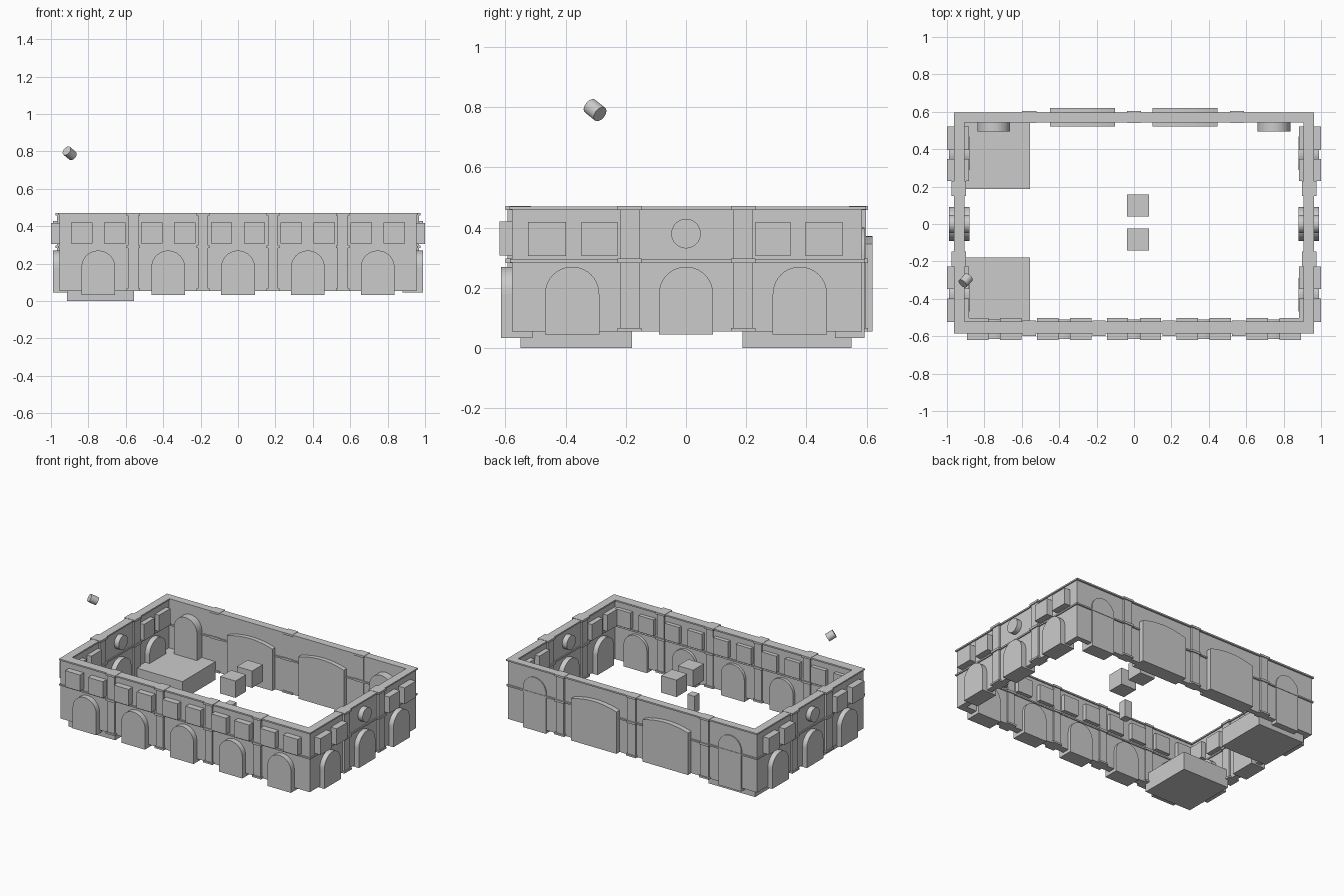
import bpy, math
from mathutils import Vector

if "Cube" in bpy.data.objects:
    bpy.data.objects.remove(bpy.data.objects["Cube"])


def prism(name, profile, axis, a, b):
    """Extrude a (horizontal, z) profile along 'x' or 'y' from a to b."""
    def put(u, z, d):
        return (d, u, z) if axis == 'x' else (u, d, z)
    n = len(profile)
    verts = [put(u, z, d) for d in (a, b) for u, z in profile]
    faces = [tuple(range(n))[::-1], tuple(range(n, 2 * n))]
    faces += [(i, (i + 1) % n, n + (i + 1) % n, n + i) for i in range(n)]
    if axis == 'x':
        faces = [f for f in faces]
    else:
        faces = [f[::-1] for f in faces]
    mesh = bpy.data.meshes.new(name)
    mesh.from_pydata(verts, [], faces)
    ob = bpy.data.objects.new(name, mesh)
    bpy.context.collection.objects.link(ob)
    return ob


def box(name, x0, x1, y0, y1, z0, z1):
    return prism(name, [(y0, z0), (y1, z0), (y1, z1), (y0, z1)], 'x', x0, x1)


def arch(c, r, z0, top, n=20):
    """Round-headed opening profile."""
    pts = [(c - r, z0), (c + r, z0)]
    return pts + [(c + r * math.cos(math.pi * i / n), top - r + r * math.sin(math.pi * i / n))
                  for i in range(n + 1)]


def segmental(c, w, z0, spring, crown, n=14):
    """Shallow-arched panel profile."""
    pts = [(c - w, z0), (c + w, z0)]
    return pts + [(c + w * (1 - 2 * i / n), spring + (crown - spring) * (1 - (1 - 2 * i / n) ** 2))
                  for i in range(n + 1)]


def disc(c, z, r, n=32):
    return [(c + r * math.cos(2 * math.pi * i / n), z + r * math.sin(2 * math.pi * i / n))
            for i in range(n)]


def ring(name, ox, yf, yb, ix, iyf, iyb, z0, z1):
    """Rectangular hollow band."""
    out = [(-ox, yf), (ox, yf), (ox, yb), (-ox, yb)]
    inn = [(-ix, iyf), (ix, iyf), (ix, iyb), (-ix, iyb)]
    verts = [(x, y, z) for z in (z0, z1) for loop in (out, inn) for x, y in loop]
    faces = []
    for i in range(4):
        j = (i + 1) % 4
        faces += [(i, j, 8 + j, 8 + i), (4 + j, 4 + i, 12 + i, 12 + j),
                  (8 + i, 8 + j, 12 + j, 12 + i), (j, i, 4 + i, 4 + j)]
    mesh = bpy.data.meshes.new(name)
    mesh.from_pydata(verts, [], faces)
    ob = bpy.data.objects.new(name, mesh)
    bpy.context.collection.objects.link(ob)


# Wall ring, storey band and cornice
ring("walls", .955, -.578, .585, .915, -.53, .55, .055, .465)
for x0, x1 in ((-.96, -.45), (-.10, .10), (.45, .96)):
    box("back_band", x0, x1, .542, .595, .285, .295)
box("front_band", -.963, .963, -.585, -.523, .285, .295)
for s in (-1, 1):
    box("side_band", s * .908 if s > 0 else -.963, .963 if s > 0 else -.908, -.58, .59, .285, .295)
ring("cornice", .963, -.586, .597, .907, -.522, .544, .46, .47)

# Pilasters as stacked slices: base, shaft, storey band, cap
slices = [(.055, .067, .007, .008), (.067, .283, 0, 0), (.283, .298, .007, .008),
          (.298, .458, 0, 0), (.458, .472, .007, .008)]
for z0, z1, g, w in slices:
    for s in (-1, 1):
        for y in (-.187, .19):
            a, b = sorted((s * (.904 - g), s * (.969 + g)))
            box("side_pilaster", a, b, y - .032 - w, y + .032 + w, z0, z1)
    for x in (-.56, -.187, .187, .56):
        box("front_pilaster", x - .027 - w, x + .027 + w, -.592 - g, -.522 + g, z0, z1)
    for x in (-.56, 0, .55):
        box("back_pilaster", x - .03 - w, x + .03 + w, .548 - g, .598 + g, z0, z1)

# Front: five bays, arch below a pair of square windows
for i in range(-2, 3):
    c = i * .3735
    prism("front_arch", arch(c, .09, .033, .27), 'y', -.615, -.51)
    for s in (-1, 1):
        m = c + s * .088
        box("front_window", m - .057, m + .057, -.62, -.503, .307, .42)

# Sides: three arches, paired windows and a round window
for s in (-1, 1):
    a, b = sorted((s * .88, s * .99))
    for c in (-.378, 0, .378):
        prism("side_arch", arch(c, .09, .045, .27), 'x', a, b)
    prism("round_window", disc(0, .38, .049), 'x', a, b)
    a, b = sorted((s * .882, s * 1.0))
    for y0, y1 in ((-.525, -.398), (-.347, -.228), (.23, .347), (.396, .52)):
        box("side_window", a, b, y0, y1, .305, .418)

# Back: two wide shallow-arched panels with mouldings, two tall arches
for c in (-.275, .273):
    prism("back_panel", segmental(c, .174, .055, .345, .372), 'y', .52, .62)
for c in (-.75, .748):
    prism("back_arch", arch(c, .088, .033, .40), 'y', .495, .592)

# Corner floor slabs
box("floor_slab_back", -.915, -.557, .187, .55, 0, .125)
box("floor_slab_front", -.915, -.557, -.55, -.18, 0, .125)

# Loose blocks in the courtyard
box("block_back", -.037, .08, .04, .157, .308, .425)
box("block_front", -.037, .08, -.142, -.025, .308, .425)
box("small_post", -.027, .027, -.107, -.053, .11, .23)

# Tilted cylinder floating above the left wall
bpy.ops.mesh.primitive_cylinder_add(vertices=32, radius=.027, depth=.053, location=(-.9, -.302, .79))
drum = bpy.context.object
drum.name = "floating_drum"
drum.rotation_euler = Vector((.6, .62, -.5)).to_track_quat('Z', 'Y').to_euler()
bpy.ops.object.shade_smooth_by_angle()
